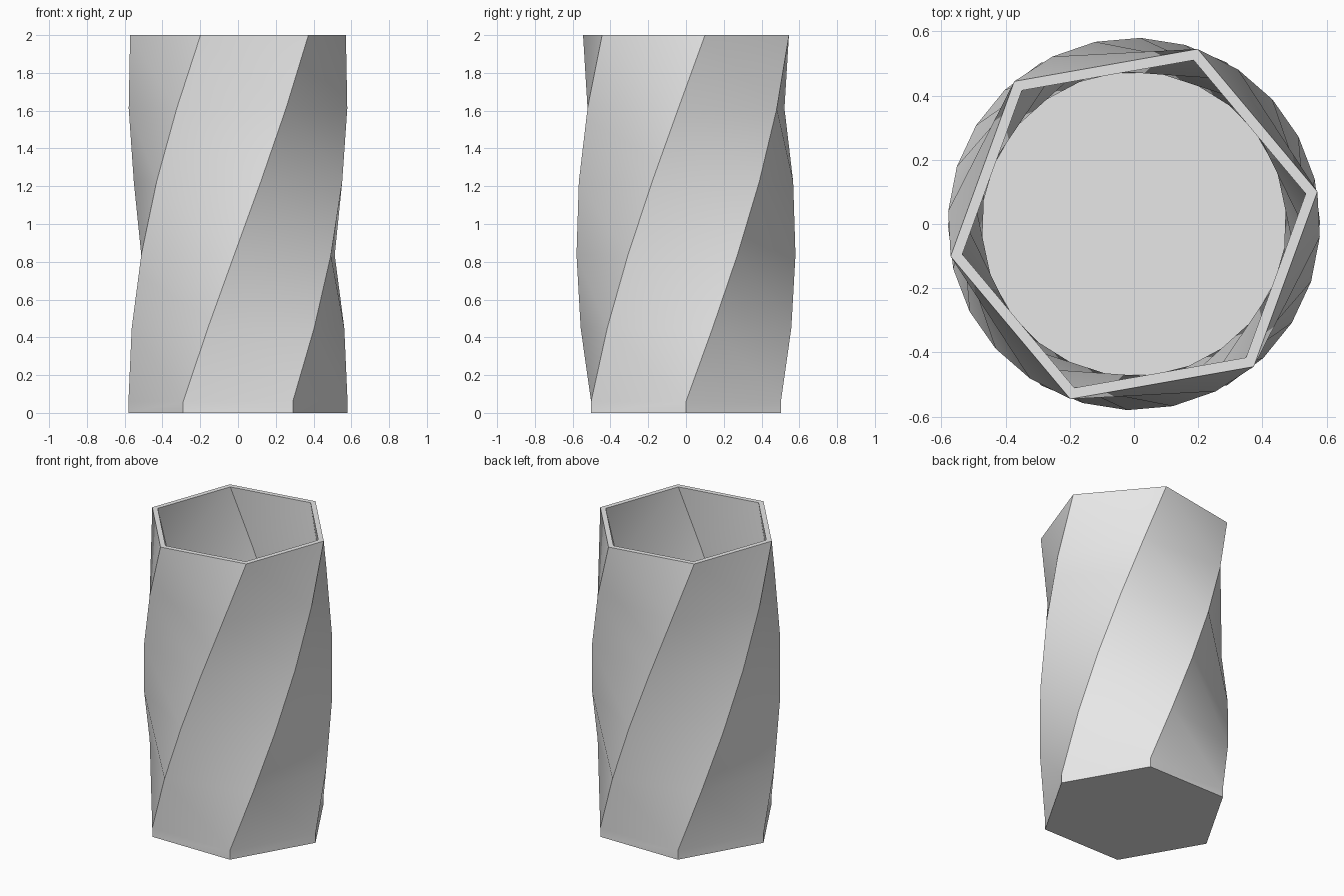
import bpy
import bmesh
from math import cos, sin, pi, radians

if "Cube" in bpy.data.objects:
    bpy.data.objects.remove(bpy.data.objects["Cube"], do_unlink=True)

SIDES = 6
STEPS = 5
TWIST = radians(70)
OUTER, INNER = 0.58, 0.543
BASE, HEIGHT = 0.06, 2.0

bm = bmesh.new()


def add_ring(radius, z):
    """Hexagon ring, turned in proportion to its height above the base plate."""
    turn = TWIST * max(0, z - BASE) / (HEIGHT - BASE)
    angles = [turn + 2 * pi * i / SIDES for i in range(SIDES)]
    return [bm.verts.new((radius * cos(a), radius * sin(a), z)) for a in angles]


def bridge(first, second):
    """Join two rings, splitting twisted quads along their shorter diagonal."""
    for i in range(SIDES):
        j = (i + 1) % SIDES
        a, b, c, d = first[i], first[j], second[j], second[i]
        if (b.co - d.co).length < (a.co - c.co).length - 0.001:
            bm.faces.new((a, b, d))
            bm.faces.new((b, c, d))
        elif (a.co - c.co).length < (b.co - d.co).length - 0.001:
            bm.faces.new((a, b, c))
            bm.faces.new((a, c, d))
        else:
            bm.faces.new((a, b, c, d))


# Outer wall going up, over the rim, then inner wall going down to the floor
levels = [BASE + (HEIGHT - BASE) * k / STEPS for k in range(STEPS + 1)]
rings = [add_ring(OUTER, z) for z in [0] + levels]
rings += [add_ring(INNER, z) for z in reversed(levels)]
for lower, upper in zip(rings, rings[1:]):
    bridge(lower, upper)

# Underside and inside floor
bm.faces.new(list(reversed(rings[0])))
bm.faces.new(rings[-1])
bmesh.ops.recalc_face_normals(bm, faces=bm.faces[:])

mesh = bpy.data.meshes.new("twisted_vase")
bm.to_mesh(mesh)
bm.free()
vase = bpy.data.objects.new("twisted_vase", mesh)
bpy.context.collection.objects.link(vase)

# Single light grey material
grey = bpy.data.materials.new("light_grey")
grey.use_nodes = True
colour = (0.8, 0.8, 0.8, 1)
grey.diffuse_color = colour
grey.node_tree.nodes["Principled BSDF"].inputs["Base Color"].default_value = colour
mesh.materials.append(grey)

# Smooth twisted sides with crisp corners
bpy.ops.object.select_all(action="DESELECT")
vase.select_set(True)
bpy.context.view_layer.objects.active = vase
bpy.ops.object.shade_smooth_by_angle(angle=radians(30))
